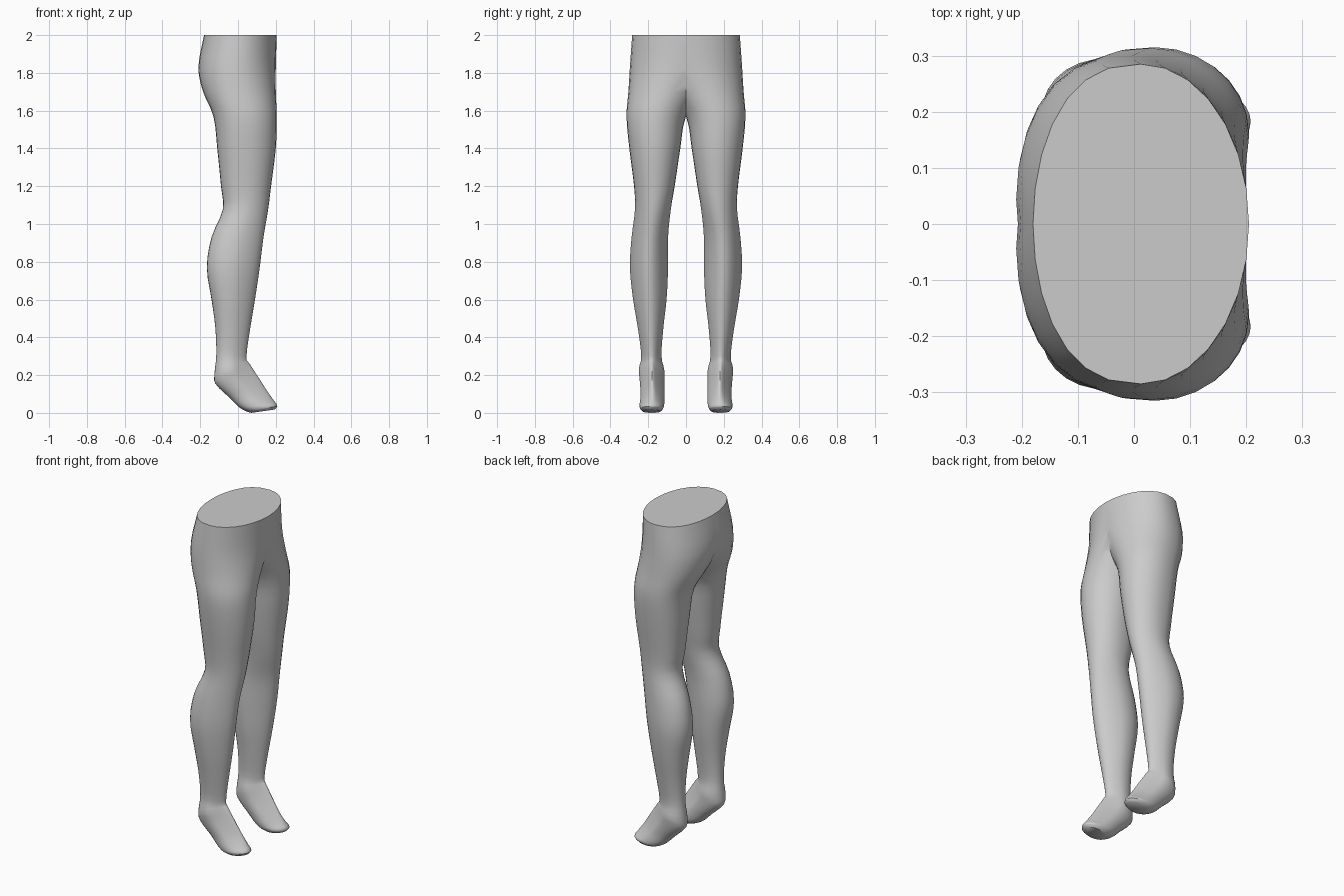
import bpy
import bmesh
from math import cos, sin, pi, copysign
from mathutils import Vector

SEGMENTS = 28
STEPS = 3

default_cube = bpy.data.objects.get("Cube")
if default_cube:
    bpy.data.objects.remove(default_cube, do_unlink=True)


def make_material(name, colour):
    material = bpy.data.materials.new(name)
    material.use_nodes = True
    material.diffuse_color = colour
    shader = material.node_tree.nodes["Principled BSDF"]
    shader.inputs["Base Color"].default_value = colour
    shader.inputs["Roughness"].default_value = 0.7
    return material


# Leg sections: height, back x, front x, inner y, outer y, front ridge
leg_sections = [
    (2.0, -.18, .205, -.285, .285, 0),
    (1.83, -.21, .2, -.21, .297, 0),
    (1.7, -.185, .2, -.09, .305, 0),
    (1.57, -.13, .205, .0, .315, 0),
    (1.4, -.11, .2, .03, .3, 0),
    (1.2, -.09, .175, .06, .275, 0),
    (1.08, -.08, .16, .08, .27, .1),
    (.93, -.14, .135, .095, .288, .2),
    (.77, -.165, .115, .095, .297, .25),
    (.6, -.14, .09, .103, .28, .25),
    (.45, -.12, .065, .12, .255, .2),
]

# Foot sections, tilted: back x, back z, front x, front z, inner y, outer y, ridge
foot_sections = [
    (-.115, .31, .045, .3, .13, .237, .3),
    (-.125, .2, .065, .255, .115, .25, .6),
    (-.12, .155, .11, .185, .115, .245, .6),
    (-.05, .085, .155, .115, .115, .24, .5),
    (.0, .035, .19, .065, .115, .245, .3),
    (.04, .01, .208, .035, .122, .243, 0),
    (.07, .0, .195, .018, .135, .228, 0),
]

sections = [Vector((xb, z, xf, z, yi, yo, k))
            for z, xb, xf, yi, yo, k in leg_sections]
sections += [Vector(row) for row in foot_sections]


def smooth_path(rows):
    """Pass a smooth curve through the section measurements."""
    result = []
    for i in range(len(rows) - 1):
        start, end = rows[i], rows[i + 1]
        before = rows[max(i - 1, 0)]
        after = rows[min(i + 2, len(rows) - 1)]
        # Tangents are scaled by spacing so short spans do not overshoot
        span = (end - start).length
        into = (end - before) * (span / (end - before).length)
        out = (after - start) * (span / (after - start).length)
        for step in range(STEPS):
            t = step / STEPS
            u = 1 - t
            result.append(start * (u * u * (1 + 2 * t)) + into * (t * u * u)
                          + end * (t * t * (1 + 2 * u)) - out * (t * t * u))
    return result + [rows[-1]]


def add_ring(bm, section):
    xb, zb, xf, zf, y_in, y_out, ridge = section
    ring = []
    for i in range(SEGMENTS):
        angle = 2 * pi * i / SEGMENTS
        c, s = cos(angle), sin(angle)
        # The back is a little squarer; the front may narrow to a ridge
        depth = copysign(abs(c) ** .8, c) if c < 0 else c
        width = s * (1 - ridge * max(c, 0))
        along = (depth + 1) / 2
        ring.append(bm.verts.new((
            xb + (xf - xb) * along,
            (y_in + y_out) / 2 + (y_out - y_in) / 2 * width,
            zb + (zf - zb) * along)))
    return ring


# One leg, lofted from waist to toes
bm = bmesh.new()
rings = [add_ring(bm, section) for section in smooth_path(sections)]
for upper, lower in zip(rings, rings[1:]):
    for i in range(SEGMENTS):
        j = (i + 1) % SEGMENTS
        bm.faces.new((upper[i], lower[i], lower[j], upper[j]))
bm.faces.new(rings[0])
bm.faces.new(list(reversed(rings[-1])))

# Cut the hips along the middle so the halves join there
bmesh.ops.bisect_plane(bm, geom=bm.verts[:] + bm.edges[:] + bm.faces[:],
                       dist=.0001, plane_co=(0, 0, 0), plane_no=(0, -1, 0),
                       clear_outer=True)
bmesh.ops.recalc_face_normals(bm, faces=bm.faces[:])

mesh = bpy.data.meshes.new("hips_and_legs")
bm.to_mesh(mesh)
bm.free()
legs = bpy.data.objects.new("hips_and_legs", mesh)
bpy.context.collection.objects.link(legs)
mesh.materials.append(make_material("plain grey", (.6, .6, .6, 1)))

bpy.ops.object.select_all(action="DESELECT")
legs.select_set(True)
bpy.context.view_layer.objects.active = legs

# The other leg
mirror = legs.modifiers.new("other_leg", "MIRROR")
mirror.use_axis = (False, True, False)
mirror.use_clip = True
mirror.merge_threshold = .0005
bpy.ops.object.modifier_apply(modifier=mirror.name)
bpy.ops.object.shade_smooth_by_angle(angle=pi / 4)
